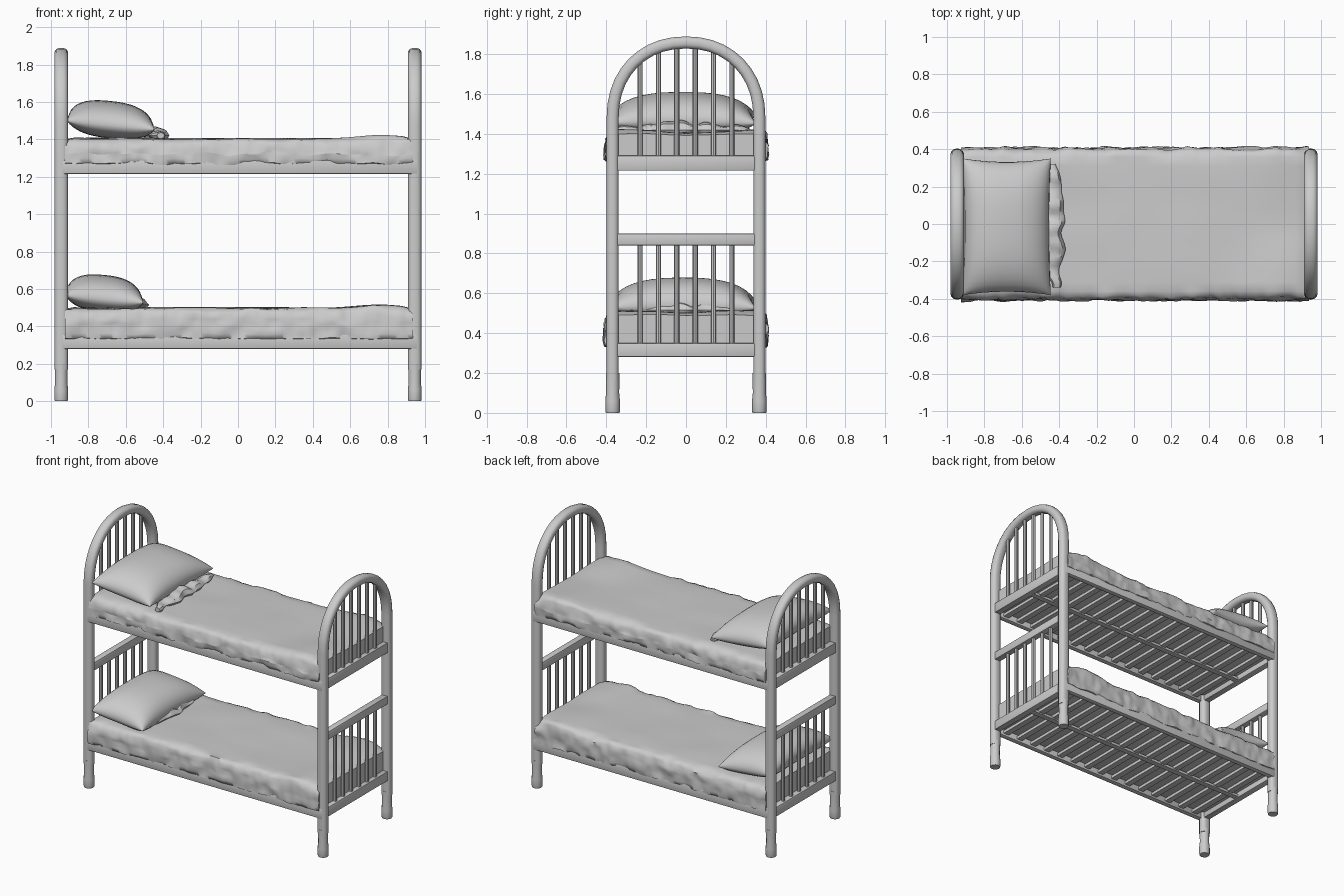
import bpy, bmesh, math
from mathutils import Vector, noise

if "Cube" in bpy.data.objects:
    bpy.data.objects.remove(bpy.data.objects["Cube"])


def finish(name, bm, angle=40):
    bmesh.ops.recalc_face_normals(bm, faces=bm.faces)
    me = bpy.data.meshes.new(name)
    bm.to_mesh(me)
    bm.free()
    me.shade_smooth()
    me.set_sharp_from_angle(angle=math.radians(angle))
    ob = bpy.data.objects.new(name, me)
    bpy.context.collection.objects.link(ob)
    return ob


def add_box(bm, lo, hi):
    lo, hi = Vector(lo), Vector(hi)
    vs = bmesh.ops.create_cube(bm, size=1)["verts"]
    for v in vs:
        v.co = (lo + hi) / 2 + v.co * (hi - lo)


def box(name, lo, hi, bevel=0.006):
    bm = bmesh.new()
    add_box(bm, lo, hi)
    bmesh.ops.bevel(bm, geom=bm.edges[:], offset=bevel, segments=2, affect='EDGES', profile=0.5)
    return finish(name, bm)


def loft(name, rings, angle=40):
    """Closed rings joined in sequence, with capped ends."""
    bm = bmesh.new()
    rows = [[bm.verts.new(p) for p in r] for r in rings]
    n = len(rows[0])
    for a, b in zip(rows, rows[1:]):
        for i in range(n):
            bm.faces.new((a[i], a[(i + 1) % n], b[(i + 1) % n], b[i]))
    bm.faces.new(rows[0])
    bm.faces.new(rows[-1])
    return finish(name, bm, angle)


def turned(name, x, y, profile, sides=12):
    return loft(name, [[(x + r * math.cos(2 * math.pi * i / sides), y + r * math.sin(2 * math.pi * i / sides), z)
                        for i in range(sides)] for r, z in profile])


def spow(v, p):
    return math.copysign(abs(v) ** p, v)


# Arch centre line in the y-z plane
ARCH_Y, ARCH_Z, ARCH_H, ARCH_P = 0.368, 1.48, 0.378, 2 / 2.15


def arch_point(t):
    return Vector((spow(math.cos(t), ARCH_P) * ARCH_Y, ARCH_Z + ARCH_H * abs(math.sin(t)) ** ARCH_P))


def arch_height(y):
    return ARCH_Z + ARCH_H * (1 - abs(y / ARCH_Y) ** 2.15) ** (1 / 2.15)


def end_frame(side, label):
    x = side * 0.945
    # Continuous posts and arch, rounded-square section
    path = [Vector((ARCH_Y, z)) for z in (0.17, 0.7, 1.2)]
    path += [arch_point(math.pi * i / 20) for i in range(21)]
    path += [Vector((-ARCH_Y, z)) for z in (1.2, 0.7, 0.17)]
    rings = []
    for i, p in enumerate(path):
        t = (path[min(i + 1, len(path) - 1)] - path[max(i - 1, 0)]).normalized()
        nrm = Vector((t.y, -t.x))
        ring = []
        for k in range(12):
            a = 2 * math.pi * (k + 0.5) / 12
            q = p + nrm * 0.031 * spow(math.sin(a), 0.75)
            ring.append((x + 0.036 * spow(math.cos(a), 0.75), q.x, q.y))
        rings.append(ring)
    loft(label + "_posts_and_arch", rings)
    # Feet
    for y in (-ARCH_Y, ARCH_Y):
        turned(label + "_foot", x, y, [(0.034, 0), (0.037, 0.01), (0.037, 0.06), (0.033, 0.1), (0.034, 0.2)])
    # Cross rails
    for nm, z0, z1 in (("lower", 0.28, 0.35), ("middle", 0.84, 0.9), ("upper", 1.215, 1.29)):
        box(label + "_" + nm + "_rail", (x - 0.024, -0.35, z0), (x + 0.024, 0.35, z1))
    # Spindles
    for i in range(6):
        y = -0.23 + 0.092 * i
        turned(label + "_upper_spindle", x, y, [(0.013, 1.27), (0.013, arch_height(y))], 8)
        turned(label + "_lower_spindle", x, y, [(0.013, 0.33), (0.013, 0.86)], 8)


def bunk(z, h, label, fold_x, pillow_x, pillow_r, pillow_z, tilt):
    # Side rails
    for s in (-1, 1):
        y0, y1 = sorted((s * 0.362, s * 0.4))
        box(label + "_side_rail", (-0.94, y0, z), (0.96, y1, z + 0.075))
    # Slats and centre beam
    bm = bmesh.new()
    for i in range(15):
        x = -0.85 + 1.7 * i / 14
        add_box(bm, (x - 0.022, -0.37, z + 0.015), (x + 0.022, 0.37, z + 0.036))
    add_box(bm, (-0.93, -0.02, z + 0.006), (0.93, 0.02, z + 0.025))
    finish(label + "_slats", bm)
    # Mattress with rumpled blanket
    half = [(0.0, 0.04), (0.34, 0.04), (0.385, 0.05), (0.404, 0.055), (0.408, 0.08), (0.406, 0.11), (0.407, h - 0.085),
            (0.404, h - 0.06), (0.398, h - 0.03), (0.385, h - 0.012), (0.36, h - 0.003), (0.31, h - 0.002),
            (0.24, h), (0.16, h), (0.08, h), (0.0, h)]
    section = half + [(-y, q) for y, q in reversed(half[1:-1])]
    rings = []
    for i in range(121):
        x = -0.925 + 1.86 * i / 120
        ring = []
        for y, q in section:
            p = Vector((x, y, z + q))
            end = min(1, (0.94 - abs(x)) / 0.06)
            if abs(y) > 0.38 and q > 0.05:
                fold = noise.noise(Vector((x * 11, y * 9, p.z * 20))) + 0.6 * noise.noise(Vector((x * 25, y, p.z * 30)))
                p.y += math.copysign(0.013, y) * fold
                p.z += 0.016 * noise.noise(Vector((x * 9, y * 5 + 7, p.z * 9)))
            elif q > 0.1:
                p.z += 0.008 * noise.noise(Vector((x * 3, y * 5, z)))
            if q > 0.15:
                p.z += 0.022 * math.exp(-((x - 0.76) / 0.16) ** 2) * (abs(y) / 0.4) - 0.012 * (1 - end)
            ring.append(p)
        rings.append(ring)
    loft(label + "_mattress", rings, 60)
    # Turned-down blanket edge
    rings = []
    for i in range(41):
        y = -0.34 + 0.66 * i / 40
        w = noise.noise(Vector((y * 11, z, 3)))
        w2 = noise.noise(Vector((y * 14, z, 9)))
        taper = 0.35 + 0.65 * math.sin(math.pi * i / 40)
        rings.append([(fold_x + 0.03 * w + 0.06 * taper * math.cos(math.pi * k / 4), y,
                       z + h + 0.015 + (0.036 + 0.03 * w2) * taper * math.sin(math.pi * k / 4)) for k in range(8)])
    loft(label + "_blanket_fold", rings)
    # Pillow: two domed sheets joined at the seam
    n = 20
    bm = bmesh.new()
    for s, depth in ((1, 0.115), (-1, 0.085)):
        rows = []
        for i in range(n + 1):
            row = []
            for j in range(n + 1):
                u, v = math.sin(math.pi * (i / n - 0.5)), math.sin(math.pi * (j / n - 0.5))
                fat = (max(0, 1 - abs(u) ** 2.6) * max(0, 1 - abs(v) ** 3)) ** 0.48
                x = pillow_x + pillow_r * u * (1 - 0.04 * (1 - v * v))
                y = -0.015 + 0.365 * v * (1 - 0.05 * (1 - u * u))
                mid = z + h + pillow_z - tilt * u + 0.015 * (1 - v * v)
                row.append(bm.verts.new((x, y, max(mid + s * depth * fat, z + h - 0.005))))
            rows.append(row)
        for i in range(n):
            for j in range(n):
                bm.faces.new((rows[i][j], rows[i + 1][j], rows[i + 1][j + 1], rows[i][j + 1]))
    bmesh.ops.remove_doubles(bm, verts=bm.verts[:], dist=0.0005)
    finish(label + "_pillow", bm, 70)


end_frame(-1, "headboard")
end_frame(1, "footboard")
bunk(0.28, 0.22, "lower", -0.55, -0.715, 0.21, 0.045, 0.02)
bunk(1.215, 0.19, "upper", -0.43, -0.68, 0.235, 0.07, 0.024)
